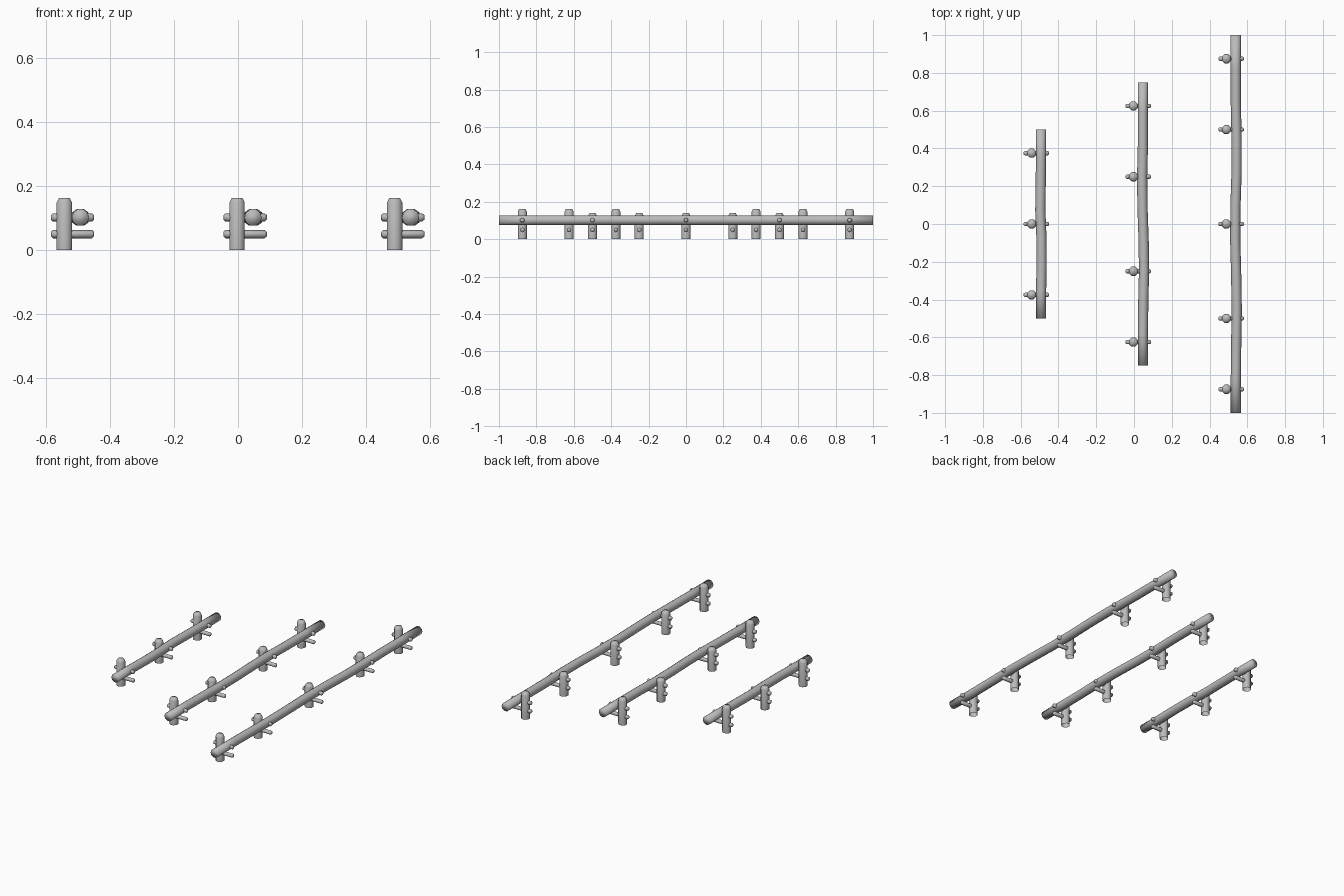
import bpy, bmesh, math
from mathutils import Vector

if "Cube" in bpy.data.objects:
    bpy.data.objects.remove(bpy.data.objects["Cube"])

grey = bpy.data.materials.new("plain grey")
grey.use_nodes = True
grey.diffuse_color = (0.5, 0.5, 0.5, 1)
grey.node_tree.nodes["Principled BSDF"].inputs["Base Color"].default_value = (0.5, 0.5, 0.5, 1)


def loft(name, sections, sides, axis, caps, turn=0.0):
    """Skin rings given as (centre, radius) along one axis."""
    u, v = (Vector((1, 0, 0)), Vector((0, 0, 1))) if axis == "y" else \
           (Vector((0, 1, 0)), Vector((0, 0, 1))) if axis == "x" else \
           (Vector((1, 0, 0)), Vector((0, 1, 0)))
    bm = bmesh.new()
    rings = []
    for centre, r in sections:
        angles = [math.tau * (i + turn) / sides for i in range(sides)]
        rings.append([bm.verts.new(Vector(centre) + r * (u * math.cos(a) + v * math.sin(a)))
                      for a in angles])
    for a, b in zip(rings, rings[1:]):
        for i in range(sides):
            j = (i + 1) % sides
            bm.faces.new((a[i], a[j], b[j], b[i]))
    if caps[0]:
        bm.faces.new(rings[0][::-1])
    if caps[1]:
        bm.faces.new(rings[-1])
    # Rings along y wind the other way round
    if axis == "y":
        bmesh.ops.reverse_faces(bm, faces=bm.faces[:])
    for f in bm.faces:
        f.smooth = True
    mesh = bpy.data.meshes.new(name)
    bm.to_mesh(mesh)
    bm.free()
    mesh.materials.append(grey)
    ob = bpy.data.objects.new(name, mesh)
    bpy.context.collection.objects.link(ob)
    return ob


def post(name, x, y, top):
    loft(name, [((x, y, 0), 0.026), ((x, y, top - 0.015), 0.026), ((x, y, top), 0.018)],
         8, "z", (False, True), 0.5)


def peg(name, x, y, z):
    ends = [(-0.042, 0.007), (-0.036, 0.013), (0.086, 0.013), (0.093, 0.007)]
    loft(name, [((x + dx, y, z), r) for dx, r in ends], 6, "x", (True, True), 0.5)


def rail(name, x, half, bends):
    """Slightly crooked log, with sideways bends spread evenly along it."""
    n = len(bends) - 1
    sections = [((x + b, half * (2 * i / n - 1), 0.102), 0.027)
                for i, b in enumerate(bends)]
    loft(name, sections, 10, "y", (True, True))


# Size name, post x, rail half length, post positions, rail bends
fences = [
    ("short", -0.542, 0.5, (-0.375, 0, 0.375),
     (0, 0, 0.003, 0.002, -0.004, -0.002, 0, 0)),
    ("medium", -0.003, 0.75, (-0.625, -0.25, 0.25, 0.625),
     (0, 0, 0.002, 0.006, 0.004, -0.002, -0.004, 0, 0, 0)),
    ("long", 0.489, 1.0, (-0.875, -0.5, 0, 0.5, 0.875),
     (0, 0, 0.002, 0.005, 0.002, -0.003, -0.002, 0.004, 0.004, 0, 0, 0)),
]
for size, x, half, spots, bends in fences:
    rail(size + "_rail", x + 0.05, half, bends)
    for k, y in enumerate(spots, 1):
        # End posts stand taller than the ones between
        outer = k in (1, len(spots))
        post(f"{size}_post_{k}", x, y, 0.163 if outer else 0.14)
        peg(f"{size}_upper_peg_{k}", x, y, 0.102)
        peg(f"{size}_lower_peg_{k}", x, y, 0.05)
